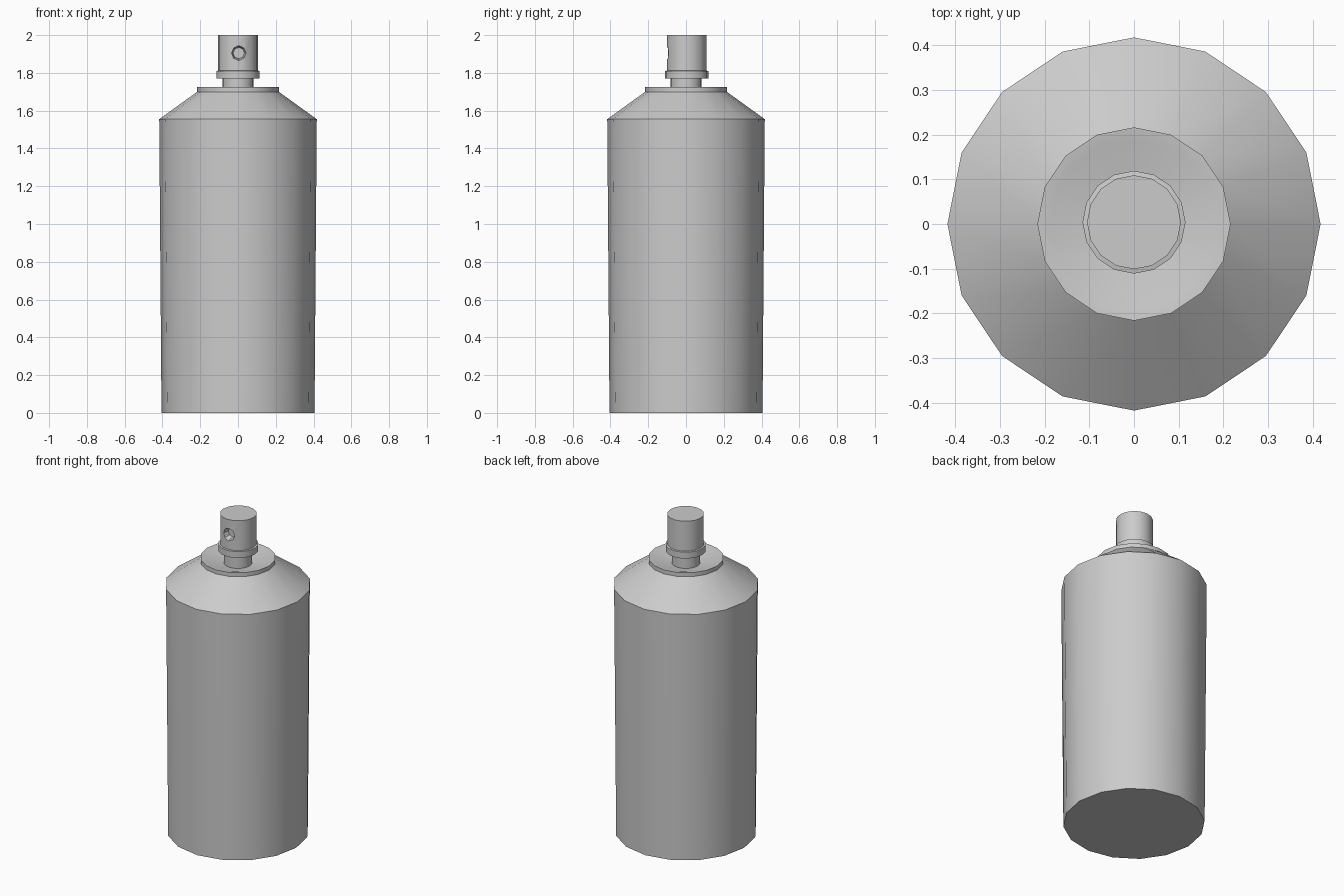
import bpy, bmesh, math

if "Cube" in bpy.data.objects:
    bpy.data.objects.remove(bpy.data.objects["Cube"])

SIDES = 16


def finish(obj, angle=30):
    bpy.ops.object.select_all(action='DESELECT')
    obj.select_set(True)
    bpy.context.view_layer.objects.active = obj
    bpy.ops.object.shade_smooth_by_angle(angle=math.radians(angle))


def lathe(name, profile, y=0.0):
    """Revolve (radius, z) points into a solid with capped ends."""
    bm = bmesh.new()
    rings = []
    for r, z in profile:
        rings.append([bm.verts.new((r * math.cos(2 * math.pi * i / SIDES),
                                    r * math.sin(2 * math.pi * i / SIDES) + y, z))
                      for i in range(SIDES)])
    for a, b in zip(rings, rings[1:]):
        for i in range(SIDES):
            j = (i + 1) % SIDES
            bm.faces.new((a[i], a[j], b[j], b[i]))
    bm.faces.new(rings[0][::-1])
    bm.faces.new(rings[-1])
    mesh = bpy.data.meshes.new(name)
    bm.to_mesh(mesh)
    bm.free()
    obj = bpy.data.objects.new(name, mesh)
    bpy.context.collection.objects.link(obj)
    return obj


# Can: tapered wall, shoulder, rim and dished top
can = lathe("can_body", [(0.405, 0), (0.417, 1.555), (0.216, 1.70), (0.216, 1.725),
                         (0.19, 1.722), (0.08, 1.69)])
finish(can, 25)

# Valve stem standing in the dish
finish(lathe("valve_stem", [(0.082, 1.685), (0.082, 1.775)]))

# Spray button with its lower collar
button = lathe("spray_button", [(0.115, 1.77), (0.115, 1.81), (0.105, 1.812),
                                (0.105, 2.0)], y=0.004)

# Spray hole cut into the front of the button
bpy.ops.mesh.primitive_cone_add(vertices=8, radius1=0.049, radius2=0.03, depth=0.08,
                                location=(0.004, -0.1, 1.905),
                                rotation=(-math.pi / 2, 0, 0))
cutter = bpy.context.object
cutter.name = "hole_cutter"
cutter.hide_render = True
cut = button.modifiers.new("spray_hole", 'BOOLEAN')
cut.operation = 'DIFFERENCE'
cut.solver = 'EXACT'
cut.object = cutter
bpy.context.view_layer.objects.active = button
bpy.ops.object.modifier_apply(modifier=cut.name)
bpy.data.objects.remove(cutter)
finish(button)
